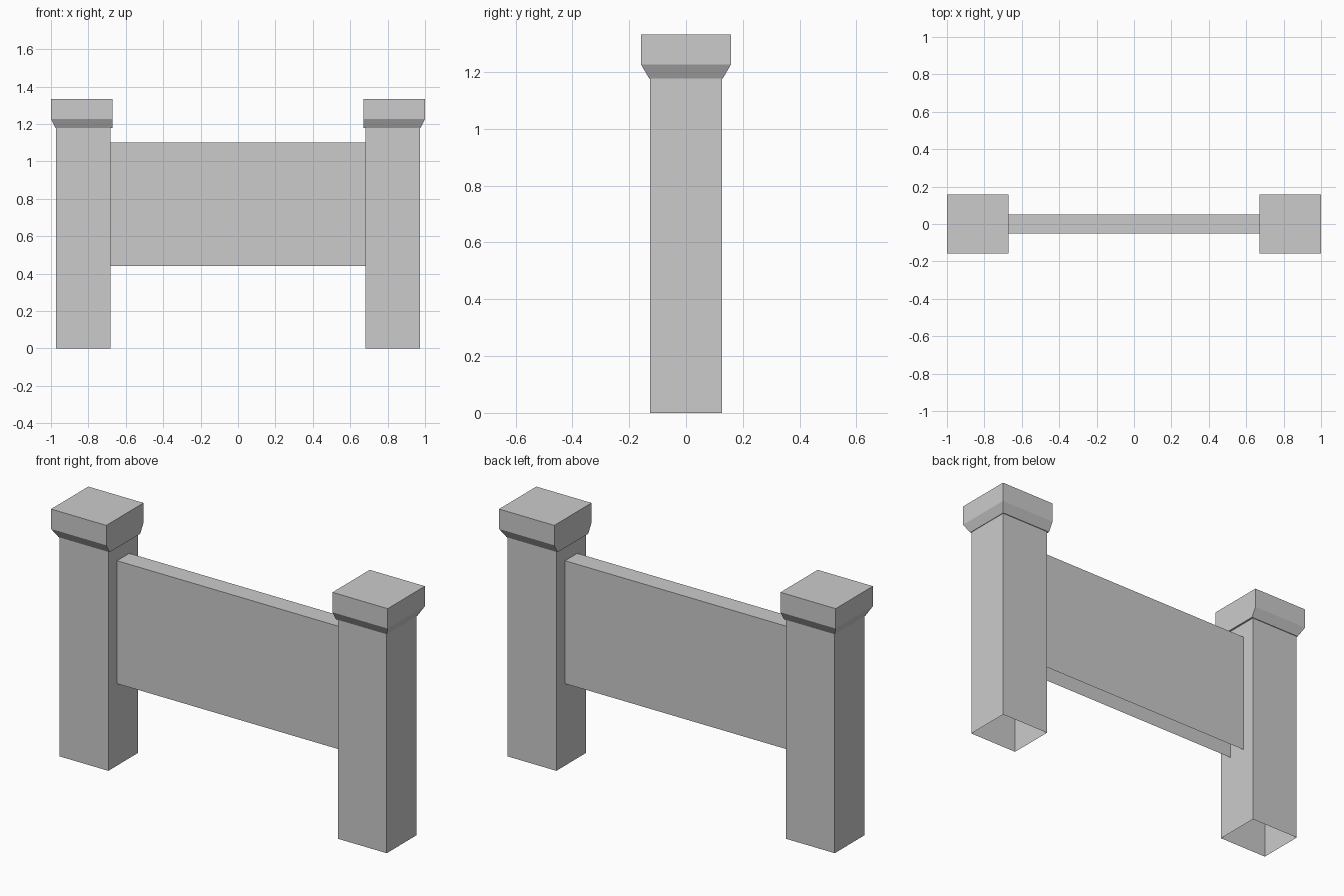
import bpy
import bmesh

if "Cube" in bpy.data.objects:
    bpy.data.objects.remove(bpy.data.objects["Cube"])


def make_object(name, bm, mirror=False):
    bmesh.ops.recalc_face_normals(bm, faces=bm.faces)
    mesh = bpy.data.meshes.new(name)
    bm.to_mesh(mesh)
    bm.free()
    obj = bpy.data.objects.new(name, mesh)
    bpy.context.collection.objects.link(obj)
    if mirror:
        mod = obj.modifiers.new("Mirror", 'MIRROR')
        mod.use_mirror_merge = False
    return obj


def loft(rings, cap_top=False):
    """Join rectangular rings (x0, x1, half_depth, z) with side walls."""
    bm = bmesh.new()
    loops = [[bm.verts.new(p) for p in
              ((x0, -d, z), (x1, -d, z), (x1, d, z), (x0, d, z))]
             for x0, x1, d, z in rings]
    for low, high in zip(loops, loops[1:]):
        for i in range(4):
            j = (i + 1) % 4
            bm.faces.new((low[i], low[j], high[j], high[i]))
    if cap_top:
        bm.faces.new(loops[-1])
    return bm


# Posts: hollow square shafts, open at the bottom
make_object("post", loft([(0.682, 0.972, 0.126, 0.0),
                          (0.682, 0.972, 0.126, 1.178)]), mirror=True)

# Post caps: flared underside, straight on the inner side
make_object("post_cap", loft([(0.682, 0.972, 0.126, 1.178),
                              (0.672, 0.975, 0.130, 1.178),
                              (0.672, 1.000, 0.158, 1.226),
                              (0.672, 1.000, 0.158, 1.333)], cap_top=True), mirror=True)

# Panel between the posts: front, back and top, open underneath and at the ends
bm = loft([(-0.682, 0.682, 0.052, 0.44), (-0.682, 0.682, 0.052, 1.10)], cap_top=True)
ends = [f for f in bm.faces if abs(f.calc_center_median().x) > 0.6]
bmesh.ops.delete(bm, geom=ends, context='FACES')
make_object("panel", bm)
